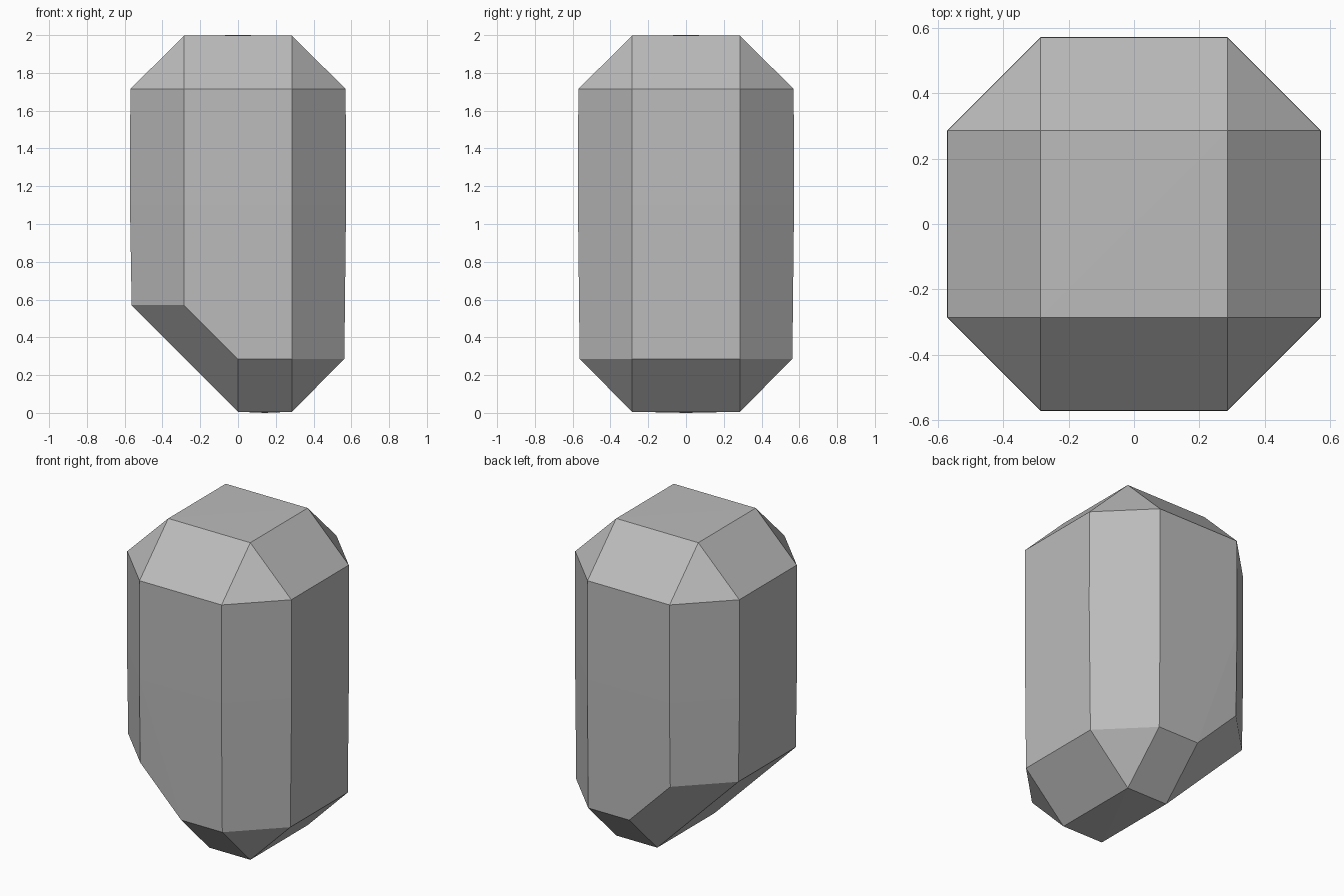
import bpy
import bmesh
import math

# Remove the default cube only
default = bpy.data.objects.get("Cube")
if default:
    bpy.data.objects.remove(default, do_unlink=True)

# Single stone colour
stone = bpy.data.materials.new("stone_grey")
stone.use_nodes = True
colour = (0.5, 0.5, 0.5, 1.0)
stone.diffuse_color = colour
stone.node_tree.nodes["Principled BSDF"].inputs["Base Color"].default_value = colour

S = 0.285          # chamfer size, also half the width of each flat
R = 2 * S          # half width of the body
LOW = R - 0.007    # body narrows very slightly towards the base
TOP = 2.0

# Corner points on the +y half
points = []
for side in (-1, 1):
    points += [(side * S, S, TOP - 0.003),
               (side * R, S, TOP - S), (side * S, R, TOP - S)]
# Chamfered base on the left
points += [(LOW, S, S), (S, LOW, S), (S, S, 0.006), (0, S, 0.006), (0, LOW, S)]
# Long sloping cut on the right
points += [(-LOW, S, R), (-S, LOW, R)]
# Gentle swell at mid height
for side in (-1, 1):
    points += [(side * (R + 0.002), S, 1.1), (side * S, R + 0.002, 1.1)]
# Slightly domed end caps
caps = [(0, 0, TOP), (S / 2, 0, 0)]

bm = bmesh.new()
for x, y, z in points:
    for mirror in (-1, 1):
        bm.verts.new((x, y * mirror, z))
for p in caps:
    bm.verts.new(p)
bmesh.ops.convex_hull(bm, input=bm.verts)
# Merge coplanar triangles into clean facets
bmesh.ops.dissolve_limit(bm, angle_limit=math.radians(0.2),
                         verts=bm.verts, edges=bm.edges)
bmesh.ops.recalc_face_normals(bm, faces=bm.faces)

mesh = bpy.data.meshes.new("faceted_stone")
bm.to_mesh(mesh)
bm.free()
mesh.materials.append(stone)
body = bpy.data.objects.new("faceted_stone", mesh)
bpy.context.collection.objects.link(body)
